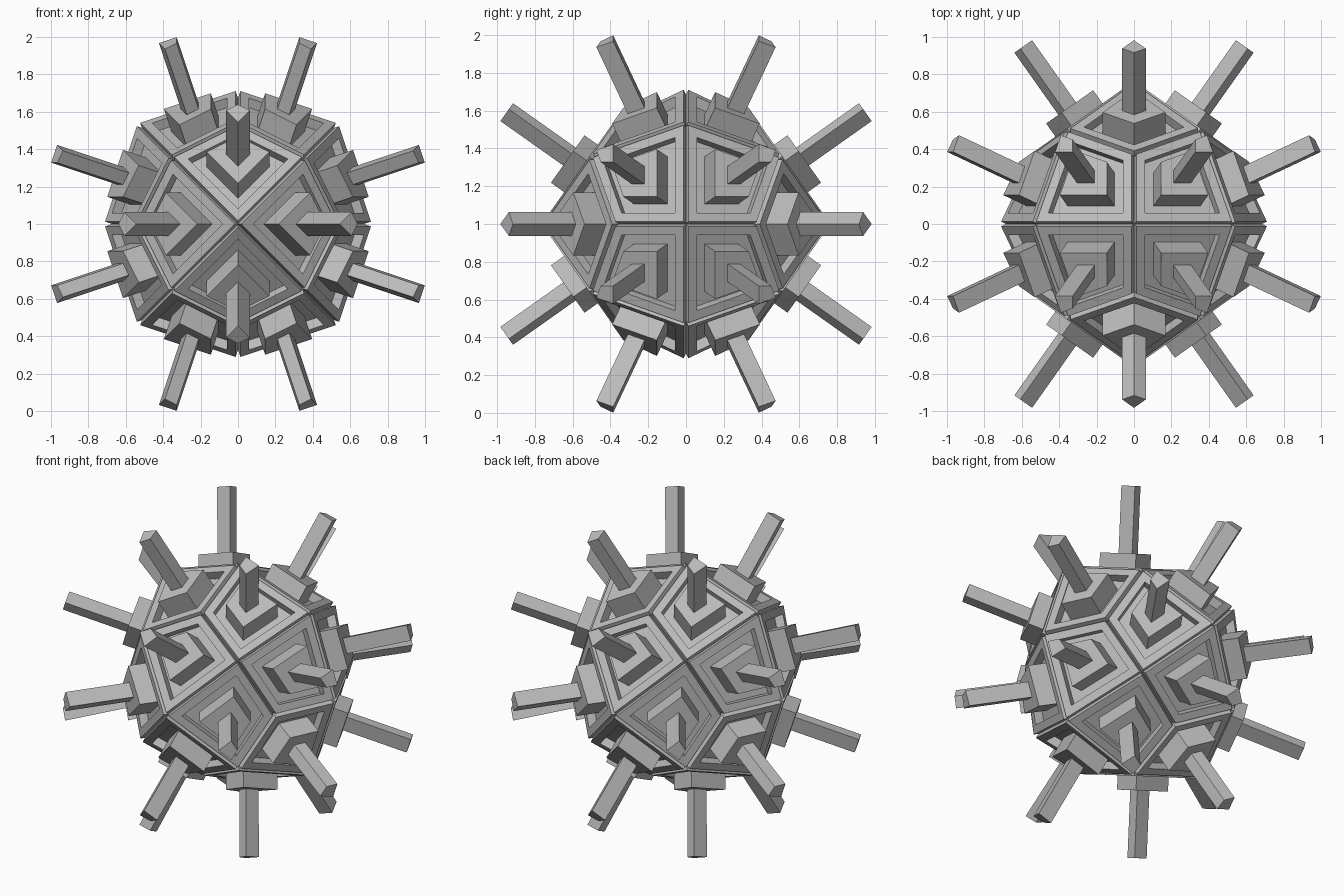
import bpy, bmesh
from itertools import product
from math import radians
from mathutils import Matrix, Vector

old = bpy.data.objects.get("Cube")
if old:
    bpy.data.objects.remove(old, do_unlink=True)

grey = bpy.data.materials.new("mid_grey")
grey.use_nodes = True
GREY = (0.5, 0.5, 0.5, 1)
grey.diffuse_color = GREY
grey.node_tree.nodes["Principled BSDF"].inputs["Base Color"].default_value = GREY

SIZE = 0.764                 # distance of the four-way corners from the centre
FLOOR, RIM, BLOCK, TIP = 0.57, 0.624, 0.71, 1.117   # heights along each face normal
MIDDLE = Vector((0, -0.055))
TURN = Matrix.Translation((0, 0, 1)) @ Matrix.Rotation(radians(45), 4, 'Y')


def kite(scale):
    """Kite outline shrunk about the middle of the panel."""
    corners = [(0, -0.5774), (0.4714, 0), (0, 0.2887), (-0.4714, 0)]
    return [MIDDLE + (Vector(c) * SIZE - MIDDLE) * scale for c in corners]


def ring(bm, scale, height):
    return [bm.verts.new((p.x, p.y, height)) for p in kite(scale)]


def bridge(bm, a, b):
    for i in range(4):
        j = (i + 1) % 4
        bm.faces.new((a[i], a[j], b[j], b[i]))


def finish(bm, name):
    bmesh.ops.recalc_face_normals(bm, faces=bm.faces)
    mesh = bpy.data.meshes.new(name)
    bm.to_mesh(mesh)
    bm.free()
    mesh.materials.append(grey)
    return mesh


def prism(name, scale, low, high):
    bm = bmesh.new()
    a, b = ring(bm, scale, low), ring(bm, scale, high)
    bridge(bm, a, b)
    bm.faces.new(a[::-1])
    bm.faces.new(b)
    return finish(bm, name)


def frame(name, outer, inner, low, high):
    bm = bmesh.new()
    loops = [ring(bm, s, h) for s, h in
             ((outer, low), (outer, high), (inner, high), (inner, low))]
    for i in range(4):
        bridge(bm, loops[i], loops[(i + 1) % 4])
    return finish(bm, name)


def place(name, mesh, matrix):
    ob = bpy.data.objects.new(name, mesh)
    bpy.context.scene.collection.objects.link(ob)
    ob.matrix_world = matrix
    return ob


# Parts carried by every panel
parts = {
    "panel_frame": frame("panel_frame", 0.945, 0.74, FLOOR - 0.01, RIM),
    "spike_base": prism("spike_base", 0.465, FLOOR - 0.01, BLOCK),
    "spike": prism("spike", 0.175, BLOCK - 0.01, TIP),
}

# 24 panels: each axis, with every combination of signs
core_points = set()
number = 0
for axis, signs in product(range(3), product((1, -1), repeat=3)):
    number += 1
    weights = [1 if i == axis else 0.5 for i in range(3)]
    n = Vector([w * s for w, s in zip(weights, signs)]).normalized()
    pole = Vector([signs[i] if i == axis else 0 for i in range(3)])
    v = (n * n.dot(pole) - pole).normalized()
    u = v.cross(n)
    facing = Matrix((u, v, n)).transposed().to_4x4()
    for name, mesh in parts.items():
        place(f"{name}_{number:02d}", mesh, TURN @ facing)
    # Corners of the core under this panel
    shrink = FLOOR / (SIZE * 0.8165)
    for p in kite(1):
        co = (u * p.x + v * p.y) * shrink + n * FLOOR
        core_points.add(tuple(round(c, 3) + 0.0 for c in co))

# Solid core that forms the recessed floors
bm = bmesh.new()
for co in sorted(core_points):
    bm.verts.new(co)
bmesh.ops.convex_hull(bm, input=bm.verts)
bmesh.ops.dissolve_limit(bm, angle_limit=radians(3), verts=bm.verts, edges=bm.edges)
place("core", finish(bm, "core"), TURN)
